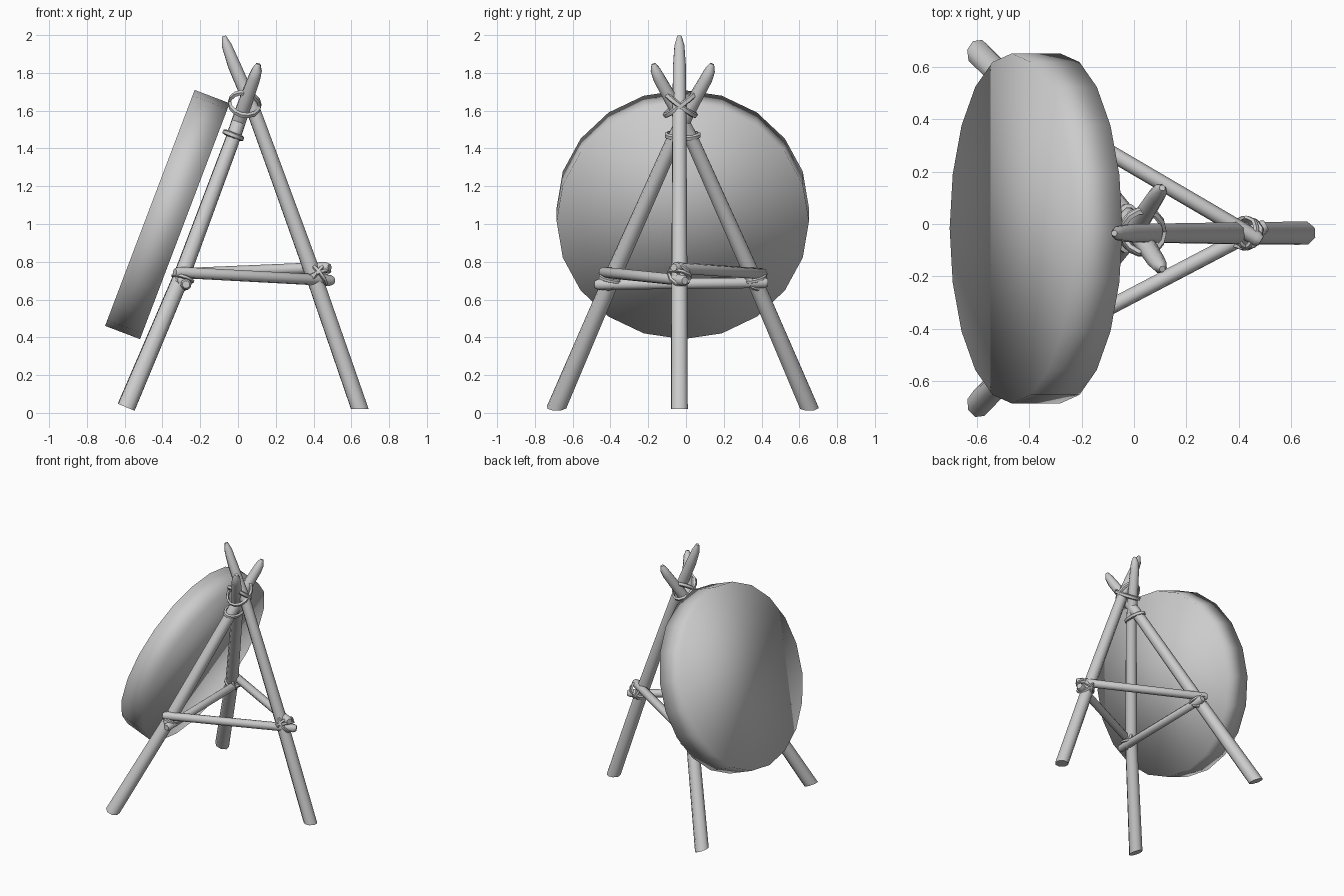
import bpy, bmesh, math
from mathutils import Vector, Matrix

if "Cube" in bpy.data.objects:
    bpy.data.objects.remove(bpy.data.objects["Cube"])

grey = bpy.data.materials.new("plain grey")
grey.diffuse_color = (0.6, 0.6, 0.6, 1)
grey.use_nodes = True
grey.node_tree.nodes["Principled BSDF"].inputs["Base Color"].default_value = grey.diffuse_color


def finish(name, bm, angle):
    bmesh.ops.recalc_face_normals(bm, faces=bm.faces)
    me = bpy.data.meshes.new(name)
    bm.to_mesh(me)
    bm.free()
    me.materials.append(grey)
    ob = bpy.data.objects.new(name, me)
    bpy.context.collection.objects.link(ob)
    bpy.ops.object.select_all(action='DESELECT')
    bpy.context.view_layer.objects.active = ob
    ob.select_set(True)
    bpy.ops.object.shade_smooth_by_angle(angle=math.radians(angle))
    return ob


def bridge(bm, a, b):
    n = len(a)
    for i in range(n):
        bm.faces.new((a[i], a[(i + 1) % n], b[(i + 1) % n], b[i]))


def pole(name, pts, radii, foot=None, sides=8):
    """Tapered pole through points; foot is the normal of the first cut."""
    bm = bmesh.new()
    pts = [Vector(p) for p in pts]
    rings = []
    for i, (p, r) in enumerate(zip(pts, radii)):
        t = (pts[min(i + 1, len(pts) - 1)] - pts[max(i - 1, 0)]).normalized()
        u = t.cross(Vector((0.3, 0.9, 0.1))).normalized()
        v = t.cross(u)
        ring = []
        for k in range(sides):
            a = 2 * math.pi * k / sides
            o = (u * math.cos(a) + v * math.sin(a)) * r
            if i == 0 and foot:
                n = Vector(foot)
                o -= t * (o.dot(n) / t.dot(n))
            ring.append(bm.verts.new(p + o))
        rings.append(ring)
    for a, b in zip(rings, rings[1:]):
        bridge(bm, a, b)
    bm.faces.new(rings[0])
    bm.faces.new(rings[-1])
    return finish(name, bm, 50)


def band(name, center, axis, ref, r1, r2, width=0.03, thick=0.014, n=14):
    """Flat rope loop around an axis; r1 lies along ref, r2 across it."""
    bm = bmesh.new()
    w = Vector(axis).normalized()
    u = (Vector(ref) - w * Vector(ref).dot(w)).normalized()
    v = w.cross(u)
    rings = []
    for k in range(n):
        a = 2 * math.pi * k / n
        ring = []
        for d, h in ((0, -.5), (1, -.3), (1, .3), (0, .5)):
            ring.append(bm.verts.new(Vector(center)
                        + u * math.cos(a) * (r1 + d * thick)
                        + v * math.sin(a) * (r2 + d * thick) + w * h * width))
        rings.append(ring)
    for k in range(n):
        bridge(bm, rings[k], rings[(k + 1) % n])
    return finish(name, bm, 50)


# Leaning round target, shaded softly over its rim
bm = bmesh.new()
bmesh.ops.create_cone(bm, cap_ends=True, segments=20, radius1=0.668,
                      radius2=0.668, depth=0.198)
tilt = math.atan2(0.935, -0.355)
bm.transform(Matrix.Translation((-0.374, -0.017, 1.05))
             @ Matrix.Rotation(tilt, 4, 'Y'))
finish("target_disc", bm, 180)

# Rear leg, slightly bent
pole("rear_leg",
     [(0.645, -0.035, 0.02), (0.41, -0.035, 0.70), (0.20, -0.035, 1.28),
      (0.075, -0.035, 1.62), (-0.02, -0.035, 1.84), (-0.06, -0.035, 1.945),
      (-0.075, -0.035, 1.995)],
     [0.047, 0.045, 0.041, 0.039, 0.036, 0.028, 0.012], foot=(0, 0, 1))

# Two front legs that cross at the top
for side, s in (("left", -1), ("right", 1)):
    c = -0.017
    pole("front_leg_" + side,
         [(-0.592, c + s * 0.668, 0.03), (-0.30, c + s * 0.372, 0.72),
          (-0.035, c + s * 0.055, 1.43), (0.03, c - s * 0.04, 1.62),
          (0.085, c - s * 0.125, 1.77), (0.10, c - s * 0.145, 1.815),
          (0.108, c - s * 0.155, 1.848)],
         [0.050, 0.045, 0.040, 0.039, 0.034, 0.028, 0.012],
         foot=(0.38, 0, 0.92))

# Cross bars forming a triangle
bars = {"cross_bar_front": ((-0.275, -0.485, 0.68), (-0.275, 0.435, 0.69)),
        "cross_bar_left": ((-0.335, -0.445, 0.745), (0.505, -0.005, 0.70)),
        "cross_bar_right": ((-0.335, 0.415, 0.735), (0.485, -0.065, 0.77))}
for name, (a, b) in bars.items():
    a, b = Vector(a), Vector(b)
    pole(name, [a, a.lerp(b, 0.02), a.lerp(b, 0.98), b],
         [0.02, 0.03, 0.03, 0.02])

# Rope lashing where the legs meet
for i, s in enumerate((-1, 1)):
    band(f"top_lashing_{i}", (0.035, -0.03, 1.635), (0.12, s * 0.6, 0.8),
         (1, 0, 0), 0.075, 0.098)
band("neck_lashing", (-0.025, -0.018, 1.47), (0.36, 0, 0.93),
     (1, 0, 0), 0.045, 0.082)

# Rope lashing at the bar joints
for s in (-1, 1):
    for i, axis in enumerate(((0.3, -s * 0.2, 1), (0.8, s * 0.6, 0.35))):
        band(f"front_joint_lashing_{s}_{i}",
             (-0.292, -0.017 + s * 0.378, 0.712), axis, (1, 0, 0),
             0.05, 0.058, 0.022, 0.012, 10)
for i, axis in enumerate(((0.75, 0.25, 0.6), (0.75, -0.25, -0.6),
                          (-0.35, 0.2, 0.9))):
    band(f"rear_joint_lashing_{i}", (0.425, -0.035, 0.73), axis, (0, 1, 0),
         0.055, 0.062, 0.022, 0.012, 10)
